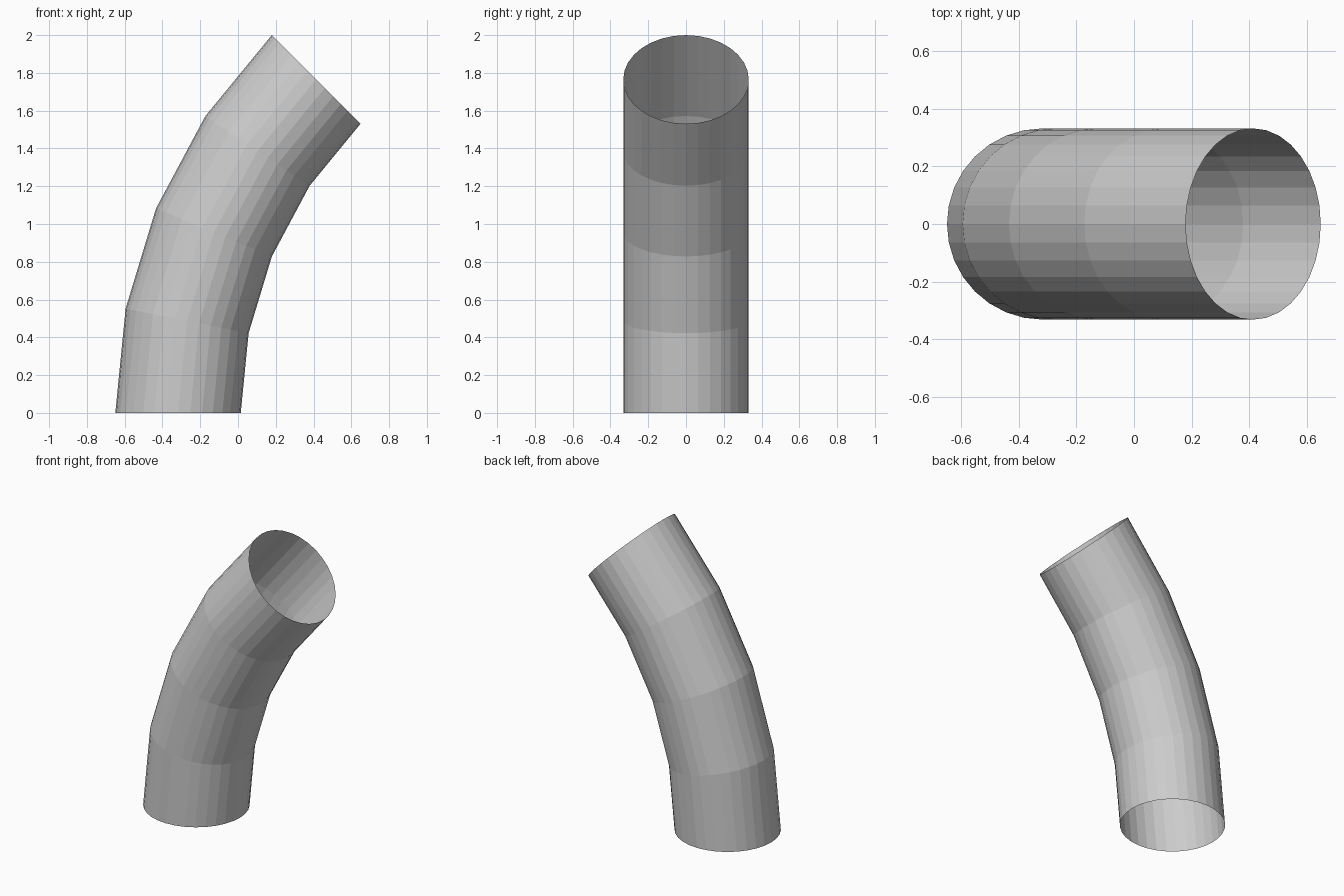
import bpy, bmesh, math
from mathutils import Vector, Matrix

cube = bpy.data.objects.get("Cube")
if cube:
    bpy.data.objects.remove(cube, do_unlink=True)

SIDES = 32
STEPS = 4
BEND = math.radians(45)
TUBE_RADIUS = 0.332
OUTER_RADIUS = 2 / math.sin(BEND)
PIVOT_X = 2.179

# Plain grey metal
grey = bpy.data.materials.new("grey metal")
grey.use_nodes = True
colour = (0.6, 0.6, 0.6, 1)
grey.diffuse_color = colour
grey.node_tree.nodes["Principled BSDF"].inputs["Base Color"].default_value = colour

# Open pipe: a bottom ring swept around a pivot on the ground
bm = bmesh.new()
centre = Vector((PIVOT_X - OUTER_RADIUS + TUBE_RADIUS, 0, 0))
ring = bmesh.ops.create_circle(bm, segments=SIDES, radius=TUBE_RADIUS,
                               matrix=Matrix.Translation(centre))
bmesh.ops.spin(bm, geom=ring["verts"] + bm.edges[:], cent=(PIVOT_X, 0, 0),
               axis=(0, 1, 0), angle=BEND, steps=STEPS)
bmesh.ops.recalc_face_normals(bm, faces=bm.faces[:])

# Make sure the faces look away from the pipe's axis
bm.faces.ensure_lookup_table()
leftmost = min(bm.faces, key=lambda f: f.calc_center_median().x)
if leftmost.normal.x > 0:
    bmesh.ops.reverse_faces(bm, faces=bm.faces[:])

mesh = bpy.data.meshes.new("pipe_bend")
bm.to_mesh(mesh)
bm.free()
mesh.materials.append(grey)
pipe = bpy.data.objects.new("pipe_bend", mesh)
bpy.context.collection.objects.link(pipe)
